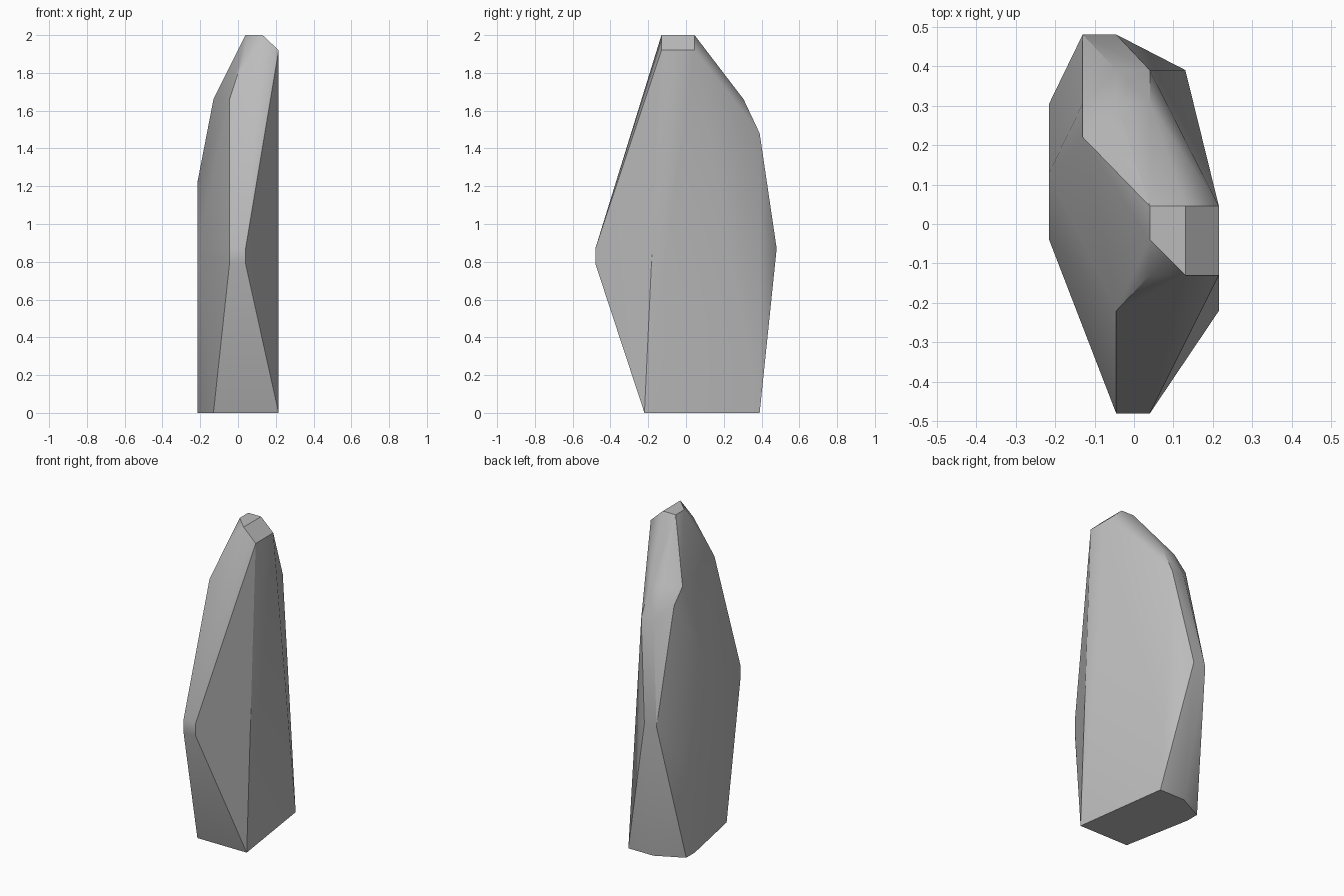
import bpy, bmesh, math

cube = bpy.data.objects.get("Cube")
if cube:
    bpy.data.objects.remove(cube)

# One grey stone colour
stone = bpy.data.materials.new("stone_grey")
stone.use_nodes = True
grey = (0.5, 0.5, 0.5, 1)
stone.diffuse_color = grey
stone.node_tree.nodes["Principled BSDF"].inputs["Base Color"].default_value = grey

# Corners of the chiselled stone, grouped by height
corners = {
    # flat foot
    0: [(.215, -.22), (.13, .39), (-.045, .39), (-.215, .305), (-.215, .22), (-.13, -.22)],
    # front and back bulges
    .79: [(-.045, -.48), (.04, -.48)],
    .87: [(-.045, -.48), (.04, -.48), (-.045, .48), (-.13, .48), (-.215, -.04)],
    # flank
    .6: [(-.215, .305)],
    1.22: [(-.215, .13)],
    # shoulders
    1.48: [(-.045, .39), (.04, .39)],
    1.57: [(-.13, .305)],
    1.66: [(-.13, .22), (-.045, -.22), (-.045, .305), (.04, .305)],
    # bevelled tip
    1.92: [(.215, -.13), (.215, .045), (.04, -.13)],
    2: [(.04, .045), (.04, -.04), (.13, -.13), (.13, .045)],
}

# Wrap the corners in a closed shell
bm = bmesh.new()
for z, ring in corners.items():
    for x, y in ring:
        bm.verts.new((x, y, z))
bmesh.ops.convex_hull(bm, input=bm.verts)
bmesh.ops.delete(bm, geom=[v for v in bm.verts if not v.link_faces], context='VERTS')
bmesh.ops.dissolve_limit(bm, angle_limit=math.radians(1), verts=bm.verts, edges=bm.edges)
bmesh.ops.recalc_face_normals(bm, faces=bm.faces)

mesh = bpy.data.meshes.new("standing_stone")
bm.to_mesh(mesh)
bm.free()
mesh.materials.append(stone)
rock = bpy.data.objects.new("standing_stone", mesh)
bpy.context.collection.objects.link(rock)

# Soft facets with crisp main edges
bpy.context.view_layer.objects.active = rock
rock.select_set(True)
bpy.ops.object.shade_smooth_by_angle(angle=math.radians(30))
